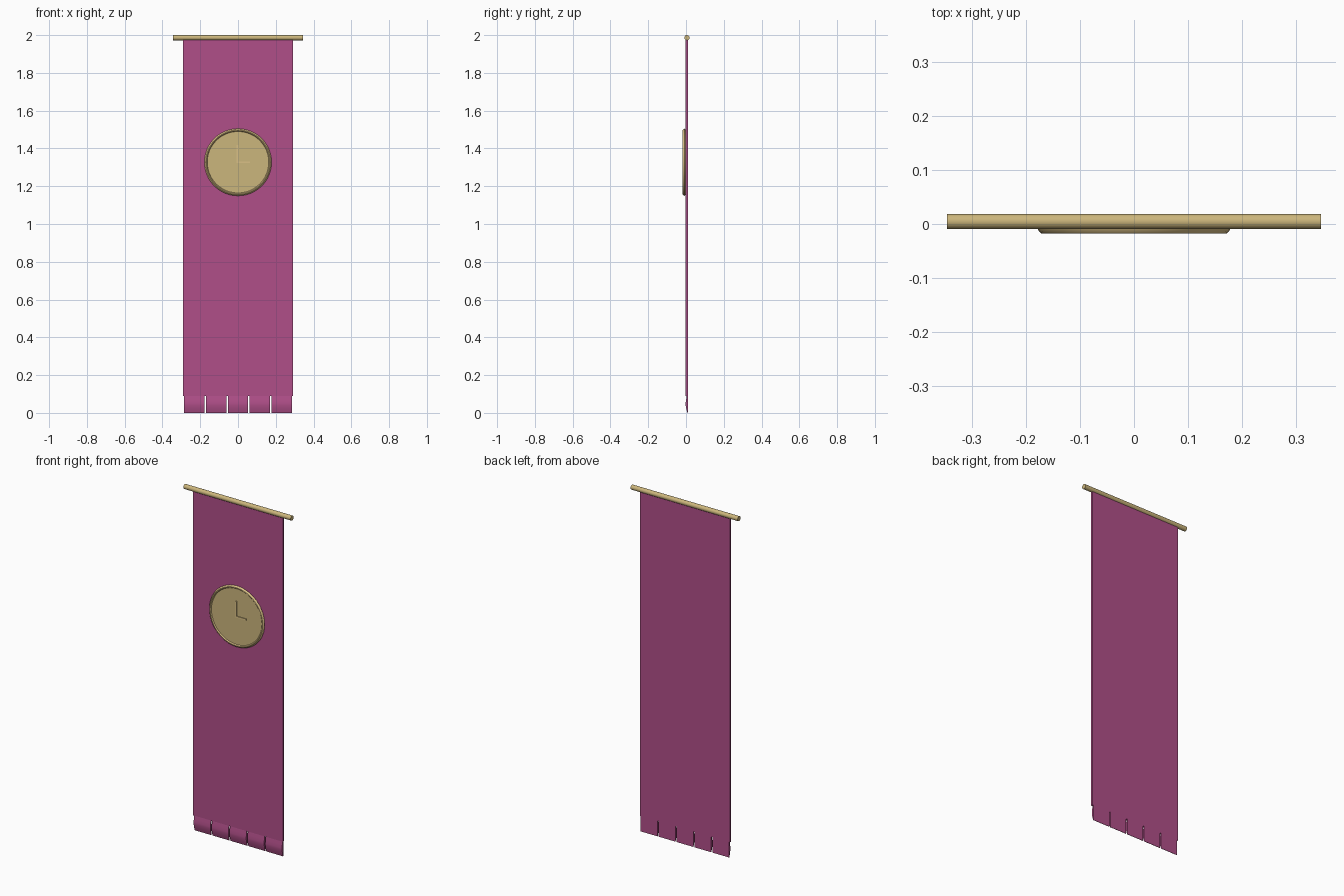
import bpy, bmesh, math
from mathutils import Matrix

if "Cube" in bpy.data.objects:
    bpy.data.objects.remove(bpy.data.objects["Cube"])


def material(name, rgb):
    m = bpy.data.materials.new(name)
    m.diffuse_color = (*rgb, 1)
    m.use_nodes = True
    m.node_tree.nodes["Principled BSDF"].inputs["Base Color"].default_value = m.diffuse_color
    return m


CLOTH = material("plum_cloth", (0.434, 0.078, 0.25))
GOLD = material("gold", (0.60, 0.465, 0.20))
BRIGHT = material("bright_gold", (0.70, 0.53, 0.24))


def finish(name, bm, mat, smooth=False):
    bmesh.ops.recalc_face_normals(bm, faces=bm.faces)
    me = bpy.data.meshes.new(name)
    bm.to_mesh(me)
    bm.free()
    me.materials.append(mat)
    ob = bpy.data.objects.new(name, me)
    bpy.context.collection.objects.link(ob)
    if smooth:
        bpy.ops.object.select_all(action='DESELECT')
        ob.select_set(True)
        bpy.context.view_layer.objects.active = ob
        bpy.ops.object.shade_smooth_by_angle(angle=math.radians(35))
    return ob


def box(name, x, y, z, mat):
    bm = bmesh.new()
    size = [b - a for a, b in (x, y, z)]
    mid = [(a + b) / 2 for a, b in (x, y, z)]
    bmesh.ops.create_cube(bm, size=1, matrix=Matrix.Translation(mid) @ Matrix.Diagonal((*size, 1)))
    return finish(name, bm, mat)


def extrude_x(name, profile, x0, x1, mat):
    """Closed (y, z) profile swept along x."""
    bm = bmesh.new()
    f = bm.faces.new([bm.verts.new((x0, y, z)) for y, z in profile])
    new = bmesh.ops.extrude_face_region(bm, geom=[f])["geom"]
    bmesh.ops.translate(bm, vec=(x1 - x0, 0, 0),
                        verts=[v for v in new if isinstance(v, bmesh.types.BMVert)])
    if len([g for g in bm.faces if len(g.verts) == len(profile)]) < 2:
        bm.faces.new([v for v in bm.verts if abs(v.co.x - x0) < 1e-6])
    return finish(name, bm, mat, True)


def lathe_y(name, rings, cz, mat, n=48, closed=False):
    """(radius, y) profile turned about the y axis at height cz."""
    bm = bmesh.new()
    loops = [[bm.verts.new((r * math.cos(2 * math.pi * k / n), y, cz + r * math.sin(2 * math.pi * k / n)))
              for k in range(n)] for r, y in rings]
    pairs = list(zip(loops, loops[1:]))
    if closed:
        pairs.append((loops[-1], loops[0]))
    else:
        bm.faces.new(loops[0])
        bm.faces.new(loops[-1])
    for a, b in pairs:
        for k in range(n):
            bm.faces.new((a[k], a[(k + 1) % n], b[(k + 1) % n], b[k]))
    return finish(name, bm, mat, True)


# Hanging rod
bm = bmesh.new()
bmesh.ops.create_cone(bm, cap_ends=True, segments=24, radius1=0.0138, radius2=0.0138, depth=0.69,
                      matrix=Matrix.Translation((0, 0.0047, 1.9862)) @ Matrix.Rotation(math.pi / 2, 4, 'Y'))
finish("hanging_rod", bm, GOLD, True)

# Cloth panel
box("banner_cloth", (-0.29, 0.29), (-0.002, 0.010), (0.09, 1.985), CLOTH)

# Hem tabs: flat back flush with the cloth, swollen front
tab = [(0.004, 0.090), (0.0005, 0.070), (-0.002, 0.052), (-0.002, 0.040), (0.002, 0.020), (0.008, 0.0),
       (0.010, 0.0), (0.010, 0.090)]
for i in range(5):
    cx = (i - 2) * 0.1153
    extrude_x(f"hem_tab_{i + 1}", tab, cx - 0.054, cx + 0.054, CLOTH)

# Clock face and its rounded rim
lathe_y("clock_face", [(0.168, -0.002), (0.168, -0.012)], 1.327, GOLD)
lathe_y("clock_rim", [(0.172, -0.002), (0.178, -0.0085), (0.1755, -0.0135), (0.171, -0.0175),
                      (0.167, -0.0175), (0.163, -0.0135), (0.162, -0.010), (0.166, -0.002)],
        1.327, BRIGHT, closed=True)

# Clock hands
box("long_hand", (-0.007, 0.002), (-0.0165, -0.011), (1.322, 1.417), BRIGHT)
box("short_hand", (0.002, 0.064), (-0.0165, -0.011), (1.322, 1.331), BRIGHT)
